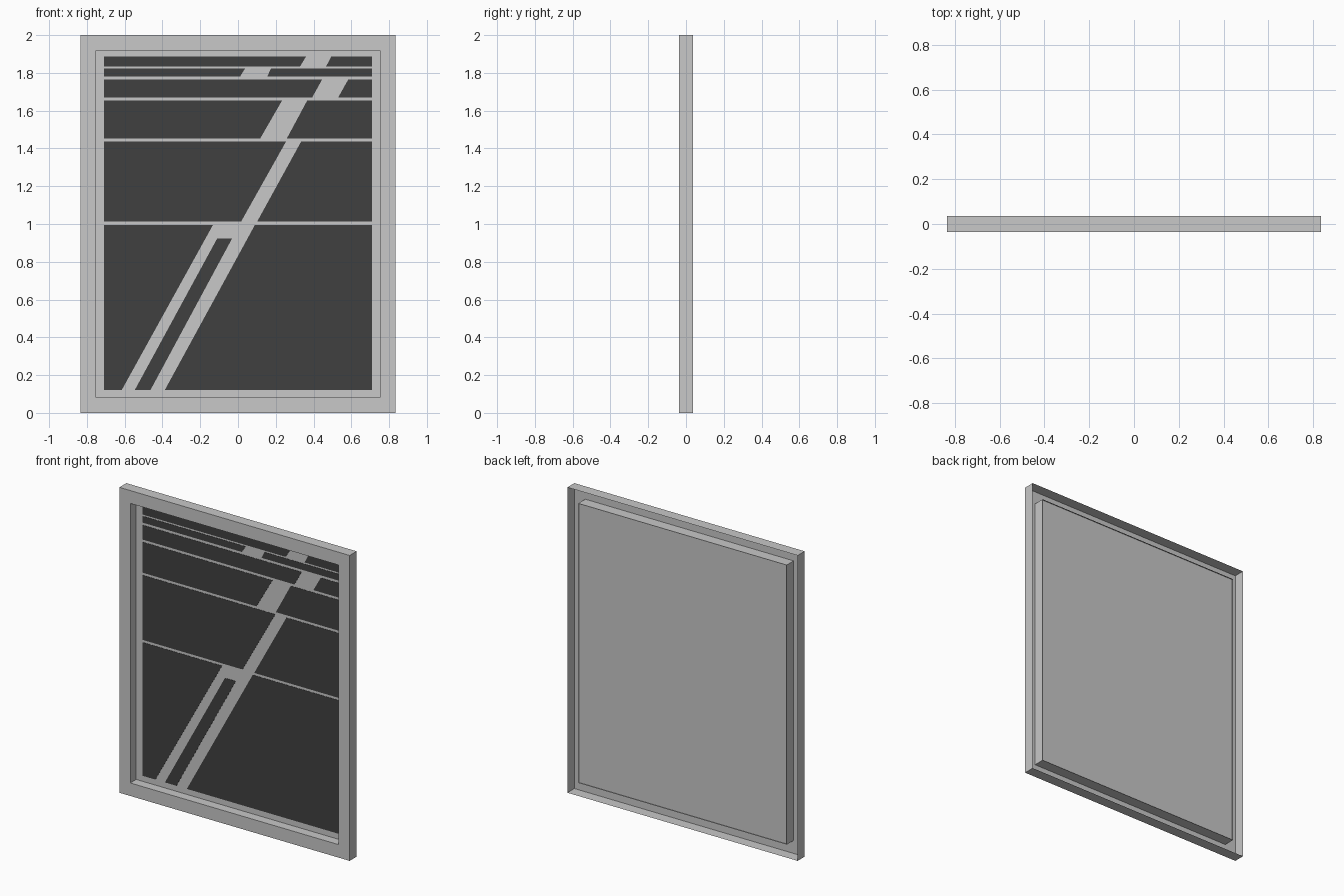
import bpy, bmesh

if "Cube" in bpy.data.objects:
    bpy.data.objects.remove(bpy.data.objects["Cube"])


def material(name, value):
    m = bpy.data.materials.new(name)
    m.diffuse_color = (value, value, value, 1)
    m.use_nodes = True
    m.node_tree.nodes["Principled BSDF"].inputs["Base Color"].default_value = m.diffuse_color
    return m


light = material("light_grey", 0.578)
dark = material("charcoal", 0.051)


def add_object(name, bm, mat):
    mesh = bpy.data.meshes.new(name)
    bm.to_mesh(mesh)
    bm.free()
    mesh.materials.append(mat)
    ob = bpy.data.objects.new(name, mesh)
    bpy.context.collection.objects.link(ob)
    return ob


def rect(hx, z0, z1):
    return [(-hx, z0), (hx, z0), (hx, z1), (-hx, z1)]


def prism(bm, outline, y0, y1):
    """Extrude an x-z outline from y0 (front) to y1 (back)."""
    front = [bm.verts.new((x, y0, z)) for x, z in outline]
    back = [bm.verts.new((x, y1, z)) for x, z in outline]
    n = len(outline)
    bm.faces.new(front)
    bm.faces.new(back[::-1])
    for i in range(n):
        j = (i + 1) % n
        bm.faces.new((front[j], front[i], back[i], back[j]))


D = 0.036                              # half depth of the frame
OUTER = rect(0.834, 0, 2)
INNER = rect(0.755, 0.085, 1.916)

# Frame: a folded sheet, open at the back (outer wall, front face, inner wall)
bm = bmesh.new()
loops = [[bm.verts.new((x, y, z)) for x, z in outline]
         for outline, y in ((OUTER, D), (OUTER, -D), (INNER, -D), (INNER, D))]
for a, b in zip(loops, loops[1:]):
    for i in range(4):
        j = (i + 1) % 4
        bm.faces.new((a[i], a[j], b[j], b[i]))
add_object("frame", bm, light)

# Panel: set slightly in from the back edge of the inner wall
bm = bmesh.new()
prism(bm, INNER, 0.025, 0.028)
add_object("panel", bm, light)

# Dark painted areas: rows split by a slanted light band
# (z top, z bottom, band left/right at top, band left/right at bottom)
W = 0.71
rows = [
    (1.886, 1.833, 0.360, 0.493, 0.328, 0.466),
    (1.823, 1.780, 0.037, 0.175, 0.011, 0.154),
    (1.764, 1.669, 0.445, 0.583, 0.392, 0.530),
    (1.653, 1.452, 0.233, 0.366, 0.117, 0.258),
    (1.436, 1.012, 0.254, 0.334, 0.016, 0.101),
    (0.996, 0.122, -0.132, 0.090, -0.615, -0.387),
]
bm = bmesh.new()
for zt, zb, lt, rt, lb, rb in rows:
    prism(bm, [(-W, zb), (lb, zb), (lt, zt), (-W, zt)], 0.0235, 0.0255)
    prism(bm, [(rb, zb), (W, zb), (W, zt), (rt, zt)], 0.0235, 0.0255)
# Narrow dark strip inside the lowest band
prism(bm, [(-0.546, 0.122), (-0.463, 0.122), (-0.032, 0.922), (-0.111, 0.922)],
      0.0235, 0.0255)
add_object("dark_pattern", bm, dark)
